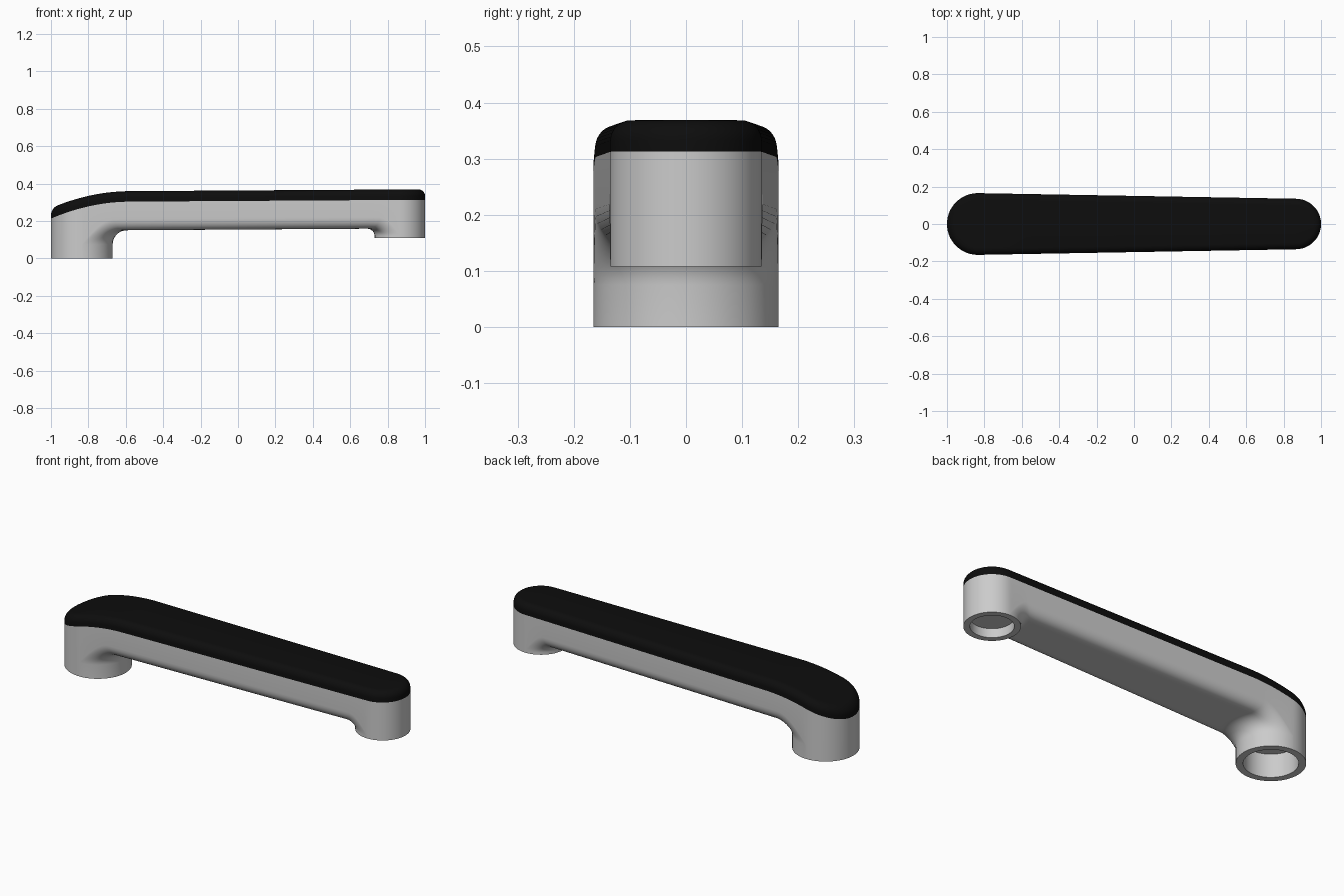
import bpy, bmesh
from math import sin, cos, acos, pi, sqrt

if "Cube" in bpy.data.objects:
    bpy.data.objects.remove(bpy.data.objects["Cube"])

# Plan: two leg circles joined by tangent lines
XL, RL, XR, RR = -0.835, 0.165, 0.865, 0.135
PHI = acos((RL - RR) / (XR - XL))
NORM = (cos(PHI), sin(PHI))
N, ARC, FIL, MID = 24, 20, 10, 48


def seam(x):
    k = max(0, (-0.58 - x) / 0.42)
    return 0.303 + 0.00625 * (x + 0.6) - 0.088 * k * k


def underside(x, edge, r=0.06):
    z = 0.15 + 0.0065 * (x + 0.6)
    if edge < r:
        z += r - sqrt(max(0, r * r - (r - edge) ** 2))
    return z


VS = [sin((-0.5 + k / N) * pi) for k in range(N + 1)]


def fillet_section(cx, r, s, phi, f, zf, th):
    """Arc around a leg, on the concave fillet joining leg and bar."""
    d = r + f * (1 - cos(th))
    a = phi - acos(min(1, r / d))
    pts = []
    for v in VS:
        x, y = cx + s * d * cos(a * v), d * sin(a * v)
        base = underside(x, (1 - abs(v)) * r)
        pts.append((x, y, zf + (base - zf) * sin(th)))
    return pts


def finish(bm, name):
    bmesh.ops.remove_doubles(bm, verts=bm.verts[:], dist=1e-5)
    bmesh.ops.recalc_face_normals(bm, faces=bm.faces[:])
    me = bpy.data.meshes.new(name)
    bm.to_mesh(me)
    bm.free()
    ob = bpy.data.objects.new(name, me)
    bpy.context.collection.objects.link(ob)
    bpy.ops.object.select_all(action='DESELECT')
    ob.select_set(True)
    bpy.context.view_layer.objects.active = ob
    bpy.ops.object.shade_smooth_by_angle(angle=0.6)
    return ob


def strips(bm, rows, closed=False):
    """Quads between consecutive rows of points."""
    vr = [[bm.verts.new(p) for p in row] for row in rows]
    for a, b in zip(vr, vr[1:]):
        n = len(a)
        for i in range(n if closed else n - 1):
            j = (i + 1) % n
            q = [a[i], a[j], b[j], b[i]]
            if len({tuple(round(c, 6) for c in v.co) for v in q}) > 2:
                bm.faces.new(q)
    return vr


# Bar underside sections, left leg to right leg
left = [fillet_section(XL, RL, 1, PHI, 0.075, 0.075, i / FIL * pi / 2) for i in range(FIL + 1)]
right = [fillet_section(XR, RR, -1, pi - PHI, 0.04, 0.12, i / FIL * pi / 2) for i in range(FIL, -1, -1)]
middle = []
for i in range(1, MID):
    t, row = i / MID, []
    for v, p, q in zip(VS, left[-1], right[0]):
        x, y = p[0] + (q[0] - p[0]) * t, p[1] + (q[1] - p[1]) * t
        row.append((x, y, underside(x, (1 - abs(v)) * (RL + (RR - RL) * t))))
    middle.append(row)
sections = left + middle + right

# Half outline as (x, y, normal x, normal y, lower z), left tip to right tip
half = []
for i in range(ARC + 1):
    a = pi + (PHI - pi) * i / ARC
    half.append((XL + RL * cos(a), RL * sin(a), cos(a), sin(a), 0.075))
for s in sections[1:-1]:
    half.append((s[-1][0], s[-1][1], *NORM, s[-1][2]))
for i in range(ARC + 1):
    a = PHI * (1 - i / ARC)
    half.append((XR + RR * cos(a), RR * sin(a), cos(a), sin(a), 0.12))
outline = half + [(x, -y, nx, -ny, z) for x, y, nx, ny, z in half[-2:0:-1]]

# Body: underside, side walls, legs with sockets
bm = bmesh.new()
strips(bm, sections)
strips(bm, [[(p[0], p[1], p[4]) for p in outline],
            [(p[0], p[1], seam(p[0])) for p in outline]], closed=True)
strips(bm, [[(p[0], p[1] * s, seam(p[0])) for p in half] for s in (1, -1)])
for cx, r, s, phi, zf, z0, hole, floor in (
        (XL, RL, 1, PHI, 0.075, 0, 0.13, 0.125),
        (XR, RR, -1, pi - PHI, 0.12, 0.108, 0.104, 0.156)):
    angles = [phi * v for v in VS]
    angles += [phi + (2 * pi - 2 * phi) * i / ARC / 2 for i in range(1, 2 * ARC)]
    # keep the ring matched to the outline's outer half
    rows = [[(cx + s * rad * cos(a), rad * sin(a), z) for a in angles]
            for rad, z in ((r, zf), (r, z0), (hole, z0), (hole, floor))]
    bm.faces.new(strips(bm, rows, closed=True)[-1])
finish(bm, "handle_body")

# Black top cover with a rounded rim
bm = bmesh.new()


def inset(p, d, h, side=1):
    x, y = p[0] - p[2] * d, p[1] - p[3] * d
    return (x, y * side, seam(x) + h)


rim = [(0, 0)] + [(0.036 * (1 - cos(k / 8 * pi / 2)), 0.02 + 0.036 * sin(k / 8 * pi / 2)) for k in range(9)]
strips(bm, [[inset(p, d, h) for p in outline] for d, h in rim], closed=True)
strips(bm, [[inset(p, *rim[-1], side) for p in half] for side in (1, -1)])
cover = finish(bm, "top_cover")
mat = bpy.data.materials.new("black")
mat.diffuse_color = (0.004, 0.004, 0.004, 1)
mat.use_nodes = True
mat.node_tree.nodes["Principled BSDF"].inputs["Base Color"].default_value = mat.diffuse_color
cover.data.materials.append(mat)
